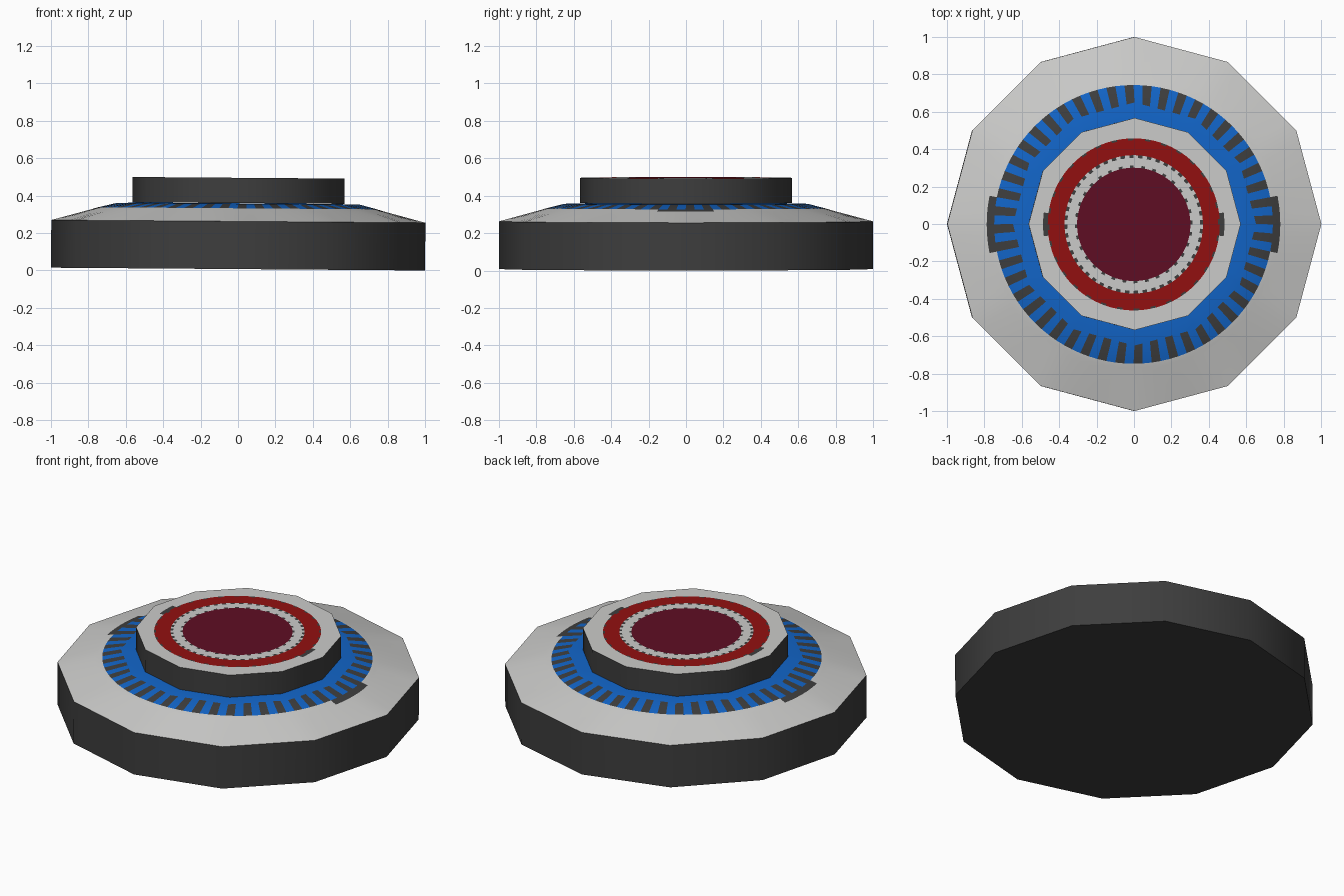
import bpy, bmesh
from math import sin, cos, pi, radians

cube = bpy.data.objects.get("Cube")
if cube:
    bpy.data.objects.remove(cube)

SIDES, SEGS = 12, 96
TILT = 0.0075                    # the whole pedestal leans very slightly


def material(name, rgb):
    m = bpy.data.materials.new(name)
    m.use_nodes = True
    m.diffuse_color = (*rgb, 1)
    m.node_tree.nodes["Principled BSDF"].inputs["Base Color"].default_value = (*rgb, 1)
    return m


MATS = [material("dark grey", (0.048, 0.048, 0.048)),
        material("light grey", (0.60, 0.60, 0.59)),
        material("blue", (0.006, 0.13, 0.58)),
        material("red", (0.29, 0.005, 0.005)),
        material("crimson", (0.115, 0.004, 0.017))]
DARK, LIGHT, BLUE, RED, CRIMSON = range(5)


def finish(bm, name):
    me = bpy.data.meshes.new(name)
    bm.to_mesh(me)
    bm.free()
    for m in MATS:
        me.materials.append(m)
    me.shade_smooth()
    me.set_sharp_from_angle(angle=radians(40))
    ob = bpy.data.objects.new(name, me)
    ob.location.z = TILT
    ob.rotation_euler.y = TILT
    bpy.context.collection.objects.link(ob)
    return ob


def drum(name, r, z0, z1):
    """Twelve-sided wall with a closed underside."""
    bm = bmesh.new()
    angles = [2 * pi * i / SIDES for i in range(SIDES)]
    low, high = [[bm.verts.new((r * cos(a), r * sin(a), z)) for a in angles]
                 for z in (z0, z1)]
    for i in range(SIDES):
        j = (i + 1) % SIDES
        bm.faces.new((low[i], low[j], high[j], high[i]))
    bm.faces.new(low[::-1])
    return finish(bm, name)


def ring_point(r, z, polygon, i):
    """Point on a round ring, or on a twelve-sided one."""
    a = 2 * pi * i / SEGS
    if polygon:
        half = pi / SIDES
        r *= cos(half) / cos(a % (2 * half) - half)
        return r * cos(a), r * sin(a), z
    return r * cos(a) - 0.005, r * sin(a) - 0.002, z


def painted_top(name, rings, bands):
    """Concentric rings from outside in; each band colour is a rule on the segment."""
    bm = bmesh.new()
    loops = [[bm.verts.new(ring_point(*ring, i)) for i in range(SEGS)] for ring in rings]
    centre = bm.verts.new((0, 0, rings[-1][1]))
    for k, loop in enumerate(loops):
        for i in range(SEGS):
            j = (i + 1) % SEGS
            if k + 1 < len(loops):
                inner = loops[k + 1]
                f = bm.faces.new((loop[i], loop[j], inner[j], inner[i]))
            else:
                f = bm.faces.new((loop[i], loop[j], centre))
            f.material_index = bands[k](i)
    return finish(bm, name)


def solid(colour):
    return lambda i: colour


def teeth(colour, every=2):
    """Broken dark edging."""
    return lambda i: DARK if i % every == 0 else colour


def side_patches(width, colour):
    """Dark patches centred on the left and right."""
    half = SEGS // 2
    return lambda i: DARK if min((i + 0.5) % half, half - (i + 0.5) % half) < width else colour


# wide base with a sloping, painted shoulder
drum("base_wall", 1.0, 0.0, 0.255)
painted_top("base_top",
            [(1.0, 0.255, True), (0.785, 0.313, False), (0.765, 0.319, False),
             (0.745, 0.325, False), (0.65, 0.349, True), (0.5, 0.352, True)],
            [solid(LIGHT), side_patches(3.5, LIGHT), side_patches(3.5, LIGHT),
             teeth(BLUE), solid(BLUE), solid(BLUE)])

# raised disc with painted target rings
TOP = 0.488
drum("upper_disc_wall", 0.567, 0.353, TOP)
painted_top("upper_disc_top",
            [(0.567, TOP, True), (0.485, TOP, False), (0.46, TOP, False),
             (0.45, TOP, False), (0.37, TOP, False), (0.355, TOP, False),
             (0.315, TOP, False), (0.303, TOP, False)],
            [solid(LIGHT), side_patches(2.5, LIGHT), teeth(RED, 3), solid(RED),
             teeth(LIGHT), solid(LIGHT), teeth(LIGHT, 3), solid(CRIMSON)])
